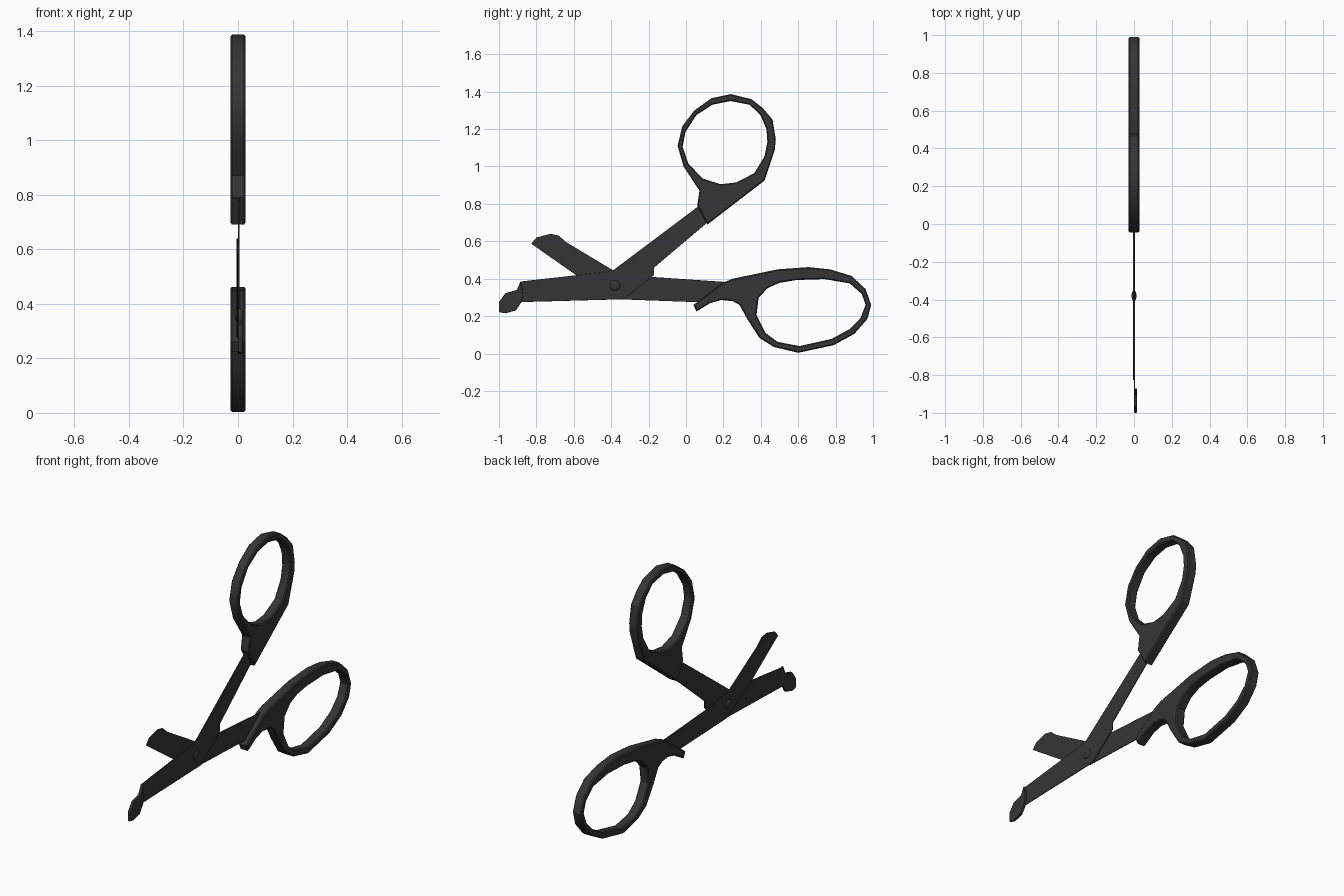
import bpy, math
from mathutils import Matrix

dark = bpy.data.materials.new("charcoal_black")
dark.diffuse_color = (0.036, 0.036, 0.036, 1)

# drawing plane: profile (u, v) becomes world (y, z), thickness runs along x
TO_SIDE = Matrix(((0, 0, 1, 0), (1, 0, 0, 0), (0, 1, 0, 0), (0, 0, 0, 1)))


def plate(name, loops, x0, x1, bevel, segments=0):
    """Extruded side profile, later loops are holes."""
    cu = bpy.data.curves.new(name, 'CURVE')
    cu.dimensions, cu.fill_mode = '2D', 'BOTH'
    cu.extrude = (x1 - x0) / 2 - bevel
    cu.bevel_depth, cu.bevel_resolution, cu.offset = bevel, segments, -bevel
    for pts in loops:
        sp = cu.splines.new('POLY')
        sp.points.add(len(pts) - 1)
        for p, (u, v) in zip(sp.points, pts):
            p.co = (u, v, 0, 1)
        sp.use_cyclic_u = True
    tmp = bpy.data.objects.new(name + "_outline", cu)
    bpy.context.collection.objects.link(tmp)
    dg = bpy.context.evaluated_depsgraph_get()
    me = bpy.data.meshes.new_from_object(tmp.evaluated_get(dg))
    bpy.data.objects.remove(tmp)
    me.transform(Matrix.Translation(((x0 + x1) / 2, 0, 0)) @ TO_SIDE)
    me.materials.clear()
    me.materials.append(dark)
    ob = bpy.data.objects.new(name, me)
    bpy.context.collection.objects.link(ob)
    smooth(ob)
    return ob


def smooth(ob):
    bpy.ops.object.select_all(action='DESELECT')
    ob.select_set(True)
    bpy.context.view_layer.objects.active = ob
    bpy.ops.object.shade_smooth_by_angle(angle=math.radians(30))


# round thumb handle
plate("thumb_handle", [
    [(.115, .69), (.42, .925), (.475, 1.09), (.48, 1.145), (.463, 1.25), (.41, 1.313),
     (.35, 1.36), (.24, 1.387), (.136, 1.365), (.045, 1.30), (-.02, 1.215), (-.045, 1.11),
     (-.013, 1.0), (.072, .87), (.06, .79)],
    [(.27, .915), (.185, .905), (.09, .935), (.013, 1.015), (-.018, 1.105), (-.003, 1.185),
     (.056, 1.275), (.14, 1.33), (.238, 1.35), (.34, 1.33), (.398, 1.275), (.43, 1.2),
     (.435, 1.13), (.42, 1.055), (.366, .965)]], -.028, .028, .006)

# oval finger handle with the small rest in front
plate("finger_handle", [
    [(.056, .225), (.04, .26), (.2, .38), (.25, .4), (.49, .45), (.655, .462), (.77, .45),
     (.885, .415), (.96, .345), (.99, .26), (.97, .185), (.9, .105), (.79, .045), (.6, .004),
     (.47, .035), (.393, .083), (.33, .18), (.286, .26), (.25, .28), (.19, .286), (.13, .27)],
    [(.377, .205), (.388, .297), (.436, .35), (.5, .378), (.59, .393), (.74, .398),
     (.875, .375), (.94, .318), (.96, .26), (.933, .19), (.874, .13), (.778, .078),
     (.607, .04), (.49, .062), (.425, .11)]], -.028, .028, .006)

# lower blade, bent at the pivot, running up into the thumb handle
plate("lower_blade", [
    [(-.88, .275), (-.335, .29), (-.17, .42), (-.17, .46), (.12, .705), (.2, .80), (.1, .82),
     (.05, .775), (-.39, .445), (-.44, .435), (-.885, .385), (-.875, .345)]], 0, .005, .001)

# upper blade, running back into the finger handle
plate("upper_blade", [
    [(-.825, .585), (-.825, .59), (-.80, .62), (-.725, .64), (-.68, .63), (-.64, .595),
     (-.39, .445), (-.19, .41), (.22, .382), (.22, .31), (.05, .275), (-.36, .29),
     (-.575, .41)]], -.005, 0, .001)

# blunt probe tip
plate("probe_tip", [
    [(-.885, .385), (-.905, .34), (-.965, .323), (-1.0, .275), (-1.0, .222), (-.965, .215),
     (-.91, .23), (-.88, .275), (-.87, .31), (-.875, .345)]], 0, .017, .005, 1)

# pivot screw
bpy.ops.mesh.primitive_uv_sphere_add(segments=16, ring_count=8, radius=1,
                                     location=(0, -.38, .363), rotation=(0, math.pi / 2, 0))
screw = bpy.context.object
screw.name = "pivot_screw"
screw.scale = (.03, .03, .013)
screw.data.materials.append(dark)
smooth(screw)
